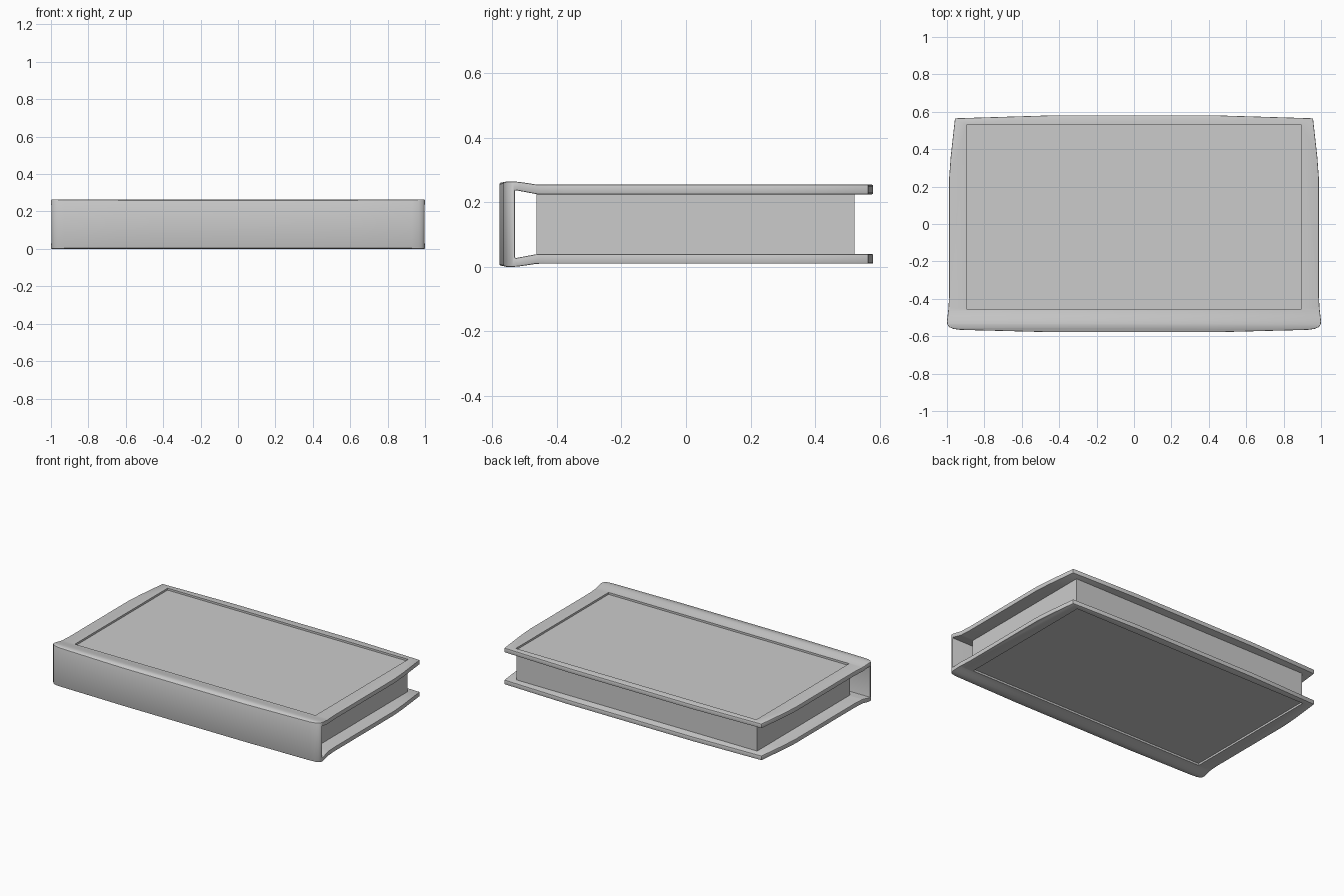
import bpy, bmesh
from mathutils import Vector

if "Cube" in bpy.data.objects:
    bpy.data.objects.remove(bpy.data.objects["Cube"])

MID = 0.1325  # half height of the book


def prism(name, pts, vec):
    """Extrude a closed loop of 3D points along vec."""
    bm = bmesh.new()
    face = bm.faces.new([bm.verts.new(p) for p in pts])
    res = bmesh.ops.extrude_face_region(bm, geom=[face])
    moved = [g for g in res["geom"] if isinstance(g, bmesh.types.BMVert)]
    bmesh.ops.translate(bm, verts=moved, vec=Vector(vec))
    bmesh.ops.recalc_face_normals(bm, faces=bm.faces)
    mesh = bpy.data.meshes.new(name)
    bm.to_mesh(mesh)
    bm.free()
    obj = bpy.data.objects.new(name, mesh)
    bpy.context.collection.objects.link(obj)
    return obj


def box(name, x0, x1, y0, y1, z0, z1):
    return prism(name, [(x0, y0, z0), (x1, y0, z0), (x1, y1, z0), (x0, y1, z0)],
                 (0, 0, z1 - z0))


def apply_all(obj):
    bpy.ops.object.select_all(action='DESELECT')
    bpy.context.view_layer.objects.active = obj
    obj.select_set(True)
    for mod in list(obj.modifiers):
        bpy.ops.object.modifier_apply(modifier=mod.name)


def boolean(obj, cutter, operation):
    mod = obj.modifiers.new("cut", 'BOOLEAN')
    mod.operation = operation
    mod.solver = 'EXACT'
    mod.object = cutter
    apply_all(obj)
    bpy.data.objects.remove(cutter)


# Cover: C-shaped profile (upper half, mirrored about the middle) run along x
upper = [(-0.60, 0.257), (-0.573, 0.261), (-0.555, 0.265), (-0.535, 0.265),
         (-0.515, 0.263), (-0.49, 0.2595), (-0.465, 0.2555), (-0.45, 0.255),
         (0.60, 0.255), (0.60, 0.225), (-0.46, 0.225), (-0.53, 0.238)]
profile = upper + [(y, 2 * MID - z) for y, z in reversed(upper)]
cover = prism("cover", [(-1.1, y, z) for y, z in profile], (2.2, 0, 0))

# Trim the cover to its slightly bowed plan outline
half = [(0.46, -0.578), (0.93, -0.566), (0.965, -0.561), (0.988, -0.551),
        (0.998, -0.538), (1.0, -0.52), (0.992, -0.45), (0.988, -0.38),
        (0.988, 0.25), (0.98, 0.36), (0.957, 0.565), (0.46, 0.58)]
outline = half + [(-x, y) for x, y in reversed(half)]
trim = prism("trim", [(x, y, -0.1) for x, y in outline], (0, 0, 0.5))
boolean(cover, trim, 'INTERSECT')

# Soften the sharp rims
bev = cover.modifiers.new("bevel", 'BEVEL')
bev.width = 0.004
bev.segments = 2
bev.limit_method = 'ANGLE'
bev.angle_limit = 0.9
apply_all(cover)

# Recessed panels on both boards
for z0, z1 in ((0.242, 0.4), (-0.1, 0.023)):
    boolean(cover, box("recess", -0.895, 0.895, -0.455, 0.53, z0, z1), 'DIFFERENCE')
bpy.ops.object.shade_smooth_by_angle(angle=0.6)

# Page block between the boards
pages = box("page_block", -0.895, 0.895, -0.463, 0.522, 0.035, 0.23)
